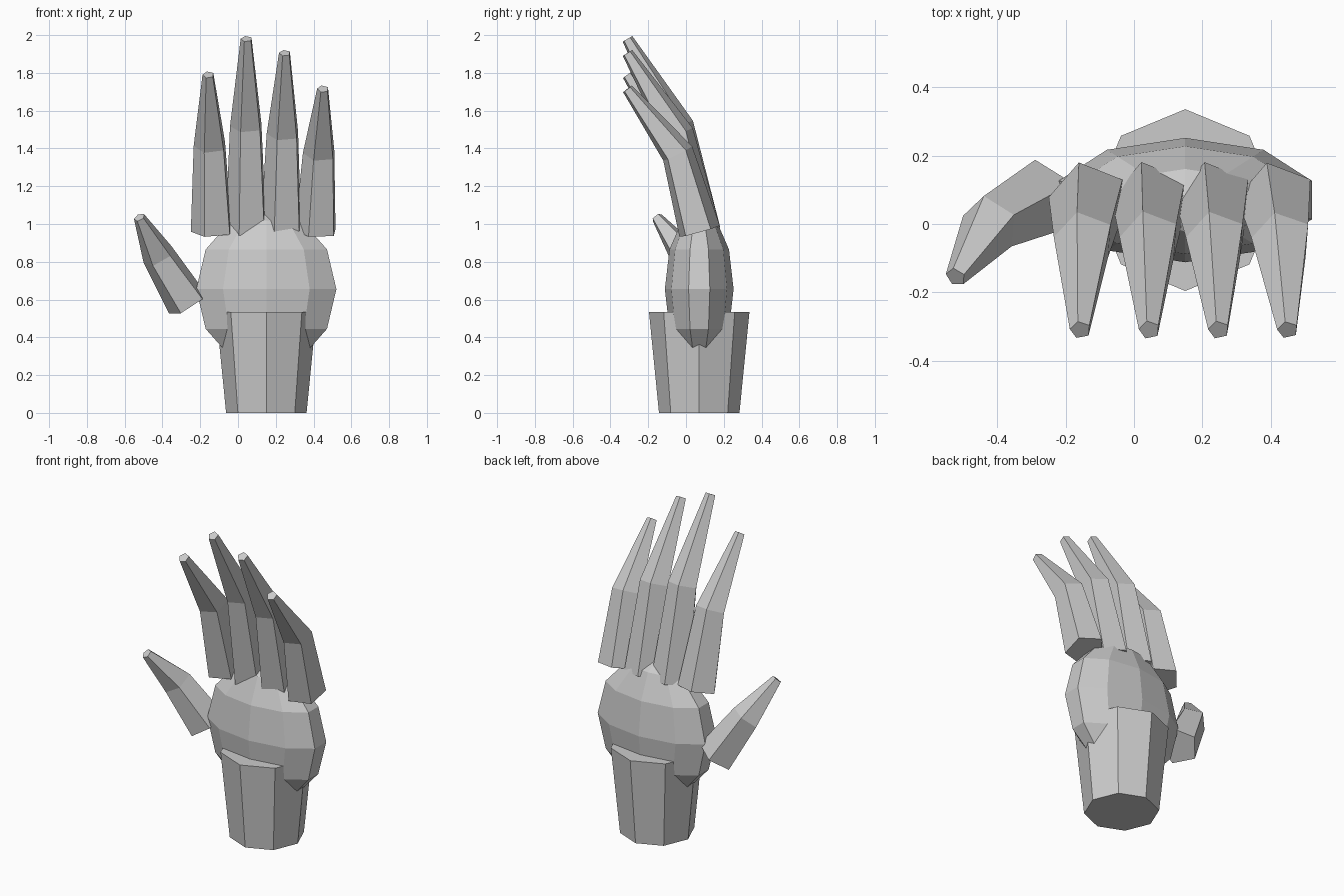
import bpy
from math import cos, sin, radians, pi
from mathutils import Vector

if "Cube" in bpy.data.objects:
    bpy.data.objects.remove(bpy.data.objects["Cube"])


def make_object(name, verts, faces):
    mesh = bpy.data.meshes.new(name)
    mesh.from_pydata(verts, [], faces)
    obj = bpy.data.objects.new(name, mesh)
    bpy.context.collection.objects.link(obj)
    return obj


def digit(name, path, radii=(0.117, 0.09, 0.031), sides=5, start=104):
    """Jointed, tapered tube: one ring per path point, square to the path."""
    pts = [Vector(p) for p in path]
    n = len(pts)
    dirs = [(b - a).normalized() for a, b in zip(pts, pts[1:])]
    verts = []
    for i, (p, r) in enumerate(zip(pts, radii)):
        d = (dirs[max(i - 1, 0)] + dirs[min(i, n - 2)]).normalized()
        u = Vector((1, 0, 0))
        u = (u - d * u.dot(d)).normalized()
        v = d.cross(u)
        for k in range(sides):
            a = radians(start) + 2 * pi * k / sides
            verts.append(p + (u * cos(a) + v * sin(a)) * r)
    faces = [tuple(reversed(range(sides))),
             tuple(range((n - 1) * sides, n * sides))]
    for i in range(n - 1):
        for k in range(sides):
            a, b = i * sides + k, i * sides + (k + 1) % sides
            faces.append((a, b, b + sides, a + sides))
    return make_object(name, verts, faces)


# Wrist: octagonal block widening upwards
bpy.ops.mesh.primitive_cone_add(vertices=8, radius1=0.213, radius2=0.266,
                                depth=0.535, location=(0.15, 0.07, 0.2675))
bpy.context.object.name = "wrist"

# Palm: flattened low-poly sphere
bpy.ops.mesh.primitive_uv_sphere_add(segments=10, ring_count=6, radius=1,
                                     location=(0.15, 0.07, 0.655),
                                     rotation=(0, 0, 0))
palm = bpy.context.object
palm.name = "palm"
palm.scale = (0.39, 0.182, 0.42)

# Make sure a vertex of the palm and wrist lies on the x axis
for obj in (palm, bpy.data.objects["wrist"]):
    for poly in obj.data.polygons:
        poly.use_smooth = False

# Fingers: base x, tip x, tip z
fingers = {
    "index_finger": (-0.133, -0.157, 1.79),
    "middle_finger": (0.050, 0.045, 1.98),
    "ring_finger": (0.235, 0.248, 1.905),
    "little_finger": (0.417, 0.450, 1.715),
}
BASE_Z = 0.96
for name, (bx, tx, tz) in fingers.items():
    digit(name, [(bx, 0.07, BASE_Z),
                 ((bx + tx) / 2, -0.045, BASE_Z + 0.545 * (tz - BASE_Z)),
                 (tx, -0.31, tz)])

# Thumb
digit("thumb", [(-0.265, 0.075, 0.58), (-0.42, 0.0, 0.83),
                (-0.522, -0.155, 1.035)])
